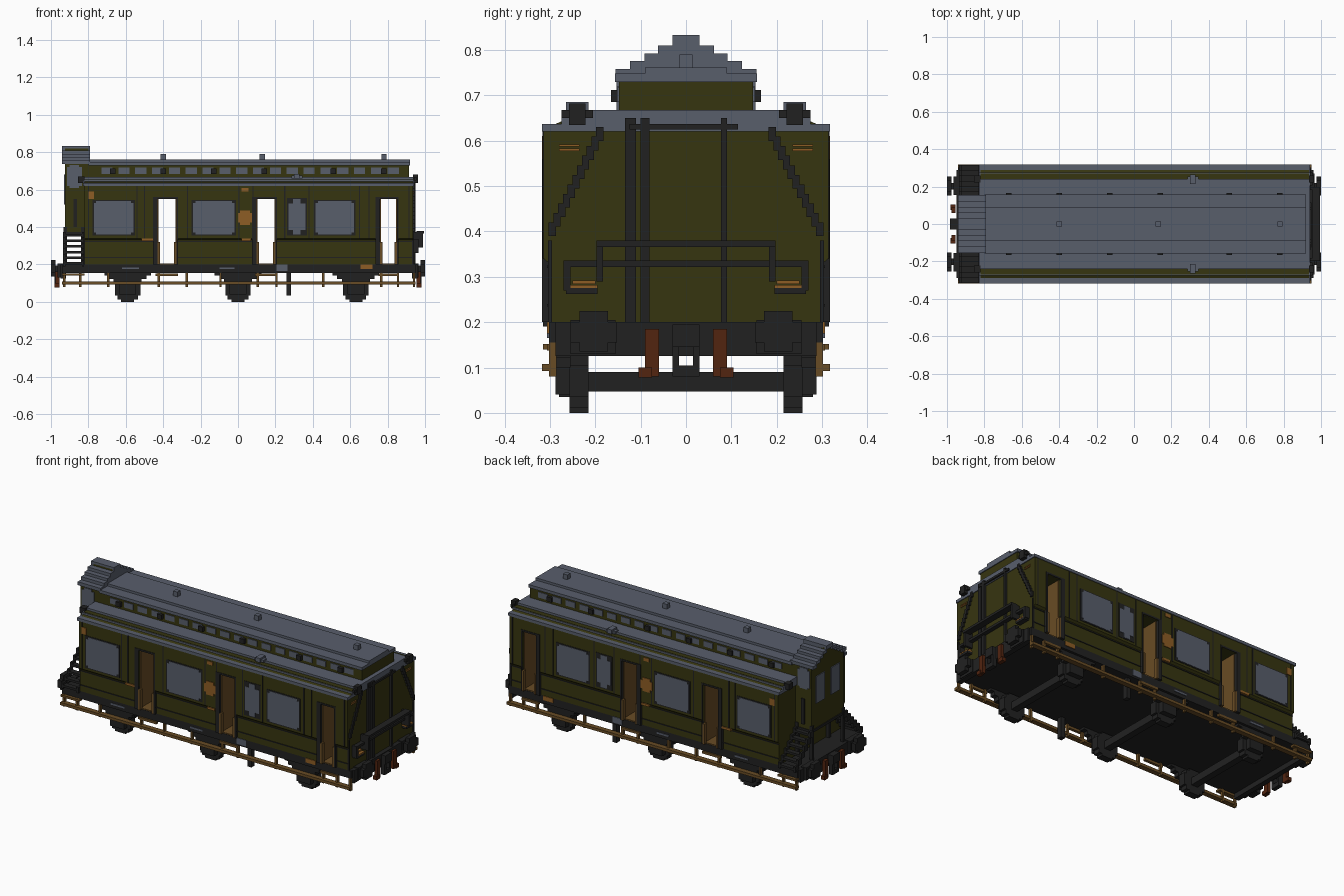
import bpy
import bmesh

old = bpy.data.objects.get("Cube")
if old:
    bpy.data.objects.remove(old, do_unlink=True)


def material(name, r, g, b):
    m = bpy.data.materials.new(name)
    m.use_nodes = True
    m.diffuse_color = (r, g, b, 1)
    bsdf = next(n for n in m.node_tree.nodes if n.type == 'BSDF_PRINCIPLED')
    bsdf.inputs["Base Color"].default_value = (r, g, b, 1)
    bsdf.inputs["Roughness"].default_value = 0.8
    return m


OLIVE = material("olive", 0.037, 0.035, 0.005)
GREY = material("slate grey", 0.098, 0.112, 0.148)
BLACK = material("black", 0.0155, 0.0155, 0.0155)
BROWN = material("wood brown", 0.14, 0.072, 0.018)
ORANGE = material("ochre", 0.27, 0.11, 0.018)
RUST = material("rust", 0.085, 0.018, 0.005)


def finish(name, bm, mat):
    bmesh.ops.recalc_face_normals(bm, faces=bm.faces)
    me = bpy.data.meshes.new(name)
    bm.to_mesh(me)
    bm.free()
    me.materials.append(mat)
    ob = bpy.data.objects.new(name, me)
    bpy.context.collection.objects.link(ob)
    return ob


def boxes(name, mat, items, both=True):
    """Join boxes (x0, x1, y0, y1, z0, z1); both also mirrors them across y."""
    bm = bmesh.new()
    for x0, x1, y0, y1, z0, z1 in items:
        for s in ((1, -1) if both else (1,)):
            vs = bmesh.ops.create_cube(bm, size=1)["verts"]
            for v in vs:
                v.co.x = x0 if v.co.x < 0 else x1
                v.co.y = s * (y0 if v.co.y < 0 else y1)
                v.co.z = z0 if v.co.z < 0 else z1
    return finish(name, bm, mat)


def extrude_x(name, mat, half, spans):
    """Extrude a half outline of (y, z) points, mirrored in y, over x spans."""
    ring = half + [(-y, z) for y, z in reversed(half)]
    bm = bmesh.new()
    for x0, x1 in spans:
        f = bm.faces.new([bm.verts.new((x0, y, z)) for y, z in ring])
        ext = bmesh.ops.extrude_face_region(bm, geom=[f])["geom"]
        bmesh.ops.translate(bm, vec=(x1 - x0, 0, 0),
                            verts=[g for g in ext if isinstance(g, bmesh.types.BMVert)])
    return finish(name, bm, mat)


def steps(levels, z0):
    """Stepped half outline from (half width, top z) levels."""
    pts = []
    for w, z1 in levels:
        pts += [(w, z0), (w, z1)]
        z0 = z1
    return pts


# Body: compartments separated by open cross passages
DOORS = [(-0.43, -0.33), (0.10, 0.20), (0.76, 0.85)]
W = 0.314
spans = [(-0.82, -0.43), (-0.33, 0.10), (0.20, 0.76), (0.85, 0.935)]
extrude_x("body", OLIVE, [(0.302, 0.2), (0.302, 0.33), (W, 0.34), (W, 0.55)], spans)
extrude_x("body_top", OLIVE, [(W, 0.55), (W, 0.625), (0.27, 0.645), (0.27, 0.655)],
          [(-0.82, 0.935)])
lining, jambs, frames = [], [], []
for a, b in DOORS:
    lining += [(a, a + .005, 0, .30, .2, .55), (b - .005, b, 0, .30, .2, .55),
               (a, b, 0, .30, .2, .206)]
    jambs += [(a, a + .012, .295, .318, .2, .32), (b - .012, b, .295, .318, .2, .32)]
    frames += [(a - .025, a, .30, .317, .2, .56), (b, b + .008, .30, .317, .2, .56),
               (a - .025, b + .008, .30, .317, .55, .56)]
boxes("passage_lining", BROWN, lining)
boxes("door_jambs", BROWN, jambs)
boxes("door_frames", BLACK, frames)

# Side panelling strips
strips = [(x - .003, x + .003, W - .005, W + .002, .34, .625)
          for x in (-.80, -.54, -.50, -.27, .005, .08, .25, .38, .65, .70, .915)]
strips += [(a, b, .300, .306, z, z + .005) for a, b in spans for z in (.235, .32)]
boxes("side_strips", BLACK, strips)

# Windows with notched corners and dark surrounds
panes, rims = [], []
for a, b, z0, z1, n in [(-.77, -.56, .36, .54, .012), (-.24, -.02, .36, .54, .012),
                        (.415, .62, .36, .54, .012), (.27, .36, .36, .55, .025)]:
    panes += [(a, b, W - .004, W + .004, z0 + n, z1 - n),
              (a + n, b - n, W - .004, W + .004, z0, z1)]
    rims.append((a - .008, b + .008, W - .004, W + .002, z0 - .006, z1 + .006))
boxes("windows", GREY, panes)
boxes("window_surrounds", BLACK, rims)

# Painted badges, lamps and handles on the sides
boxes("side_badges", ORANGE, [
    (0.0, .075, W - .004, W + .004, .425, .475), (.012, .063, W - .004, W + .004, .41, .49),
    (.02, .055, W - .004, W + .004, .59, .61), (-.80, -.77, W - .004, W + .004, .55, .59),
    (-.515, -.455, .30, .318, .325, .338), (.02, .07, .30, .318, .325, .338),
    (.655, .72, .295, .306, .175, .20)])
boxes("sole_bar_plates", GREY, [(.205, .265, .30, .306, .165, .2), (-.62, -.53, .30, .305, .175, .185),
                                (-.10, -.02, .30, .305, .175, .185)])

# Lower roof, clerestory and its roof
extrude_x("lower_roof", GREY, steps([(.318, .637), (.275, .653), (.24, .668)], .62),
          [(-.83, .94)])
extrude_x("clerestory_wall", OLIVE, [(.148, .66), (.148, .735)], [(-.80, .915)])
extrude_x("clerestory_roof", GREY, steps([(.157, .748), (.09, .762)], .73), [(-.80, .92)])
boxes("clerestory_windows", GREY, [(-.70 + .09 * i - .03, -.70 + .09 * i + .03, .145, .152, .685, .718)
                                   for i in range(18)])
boxes("clerestory_lamps", BLACK, [(x - .015, x + .015, .14, .165, .685, .712)
                                  for x in (-.67, -.40, -.13, .14, .51, .78)])
boxes("roof_vents", GREY, [(x - .014, x + .014, -.014, .014, .755, .79)
                           for x in (-.40, .13, .78)], both=False)
boxes("roof_cowls", GREY, [(.285, .345, .225, .255, .66, .675), (.30, .33, .215, .265, .66, .685)])
boxes("roof_lamps", BLACK, [(.935, .962, .222, .258, .635, .682), (.94, .955, .205, .275, .65, .668),
                            (-.855, -.82, .222, .258, .635, .67)])

# Brakeman's cabin with stepped arched roof
extrude_x("cabin", OLIVE, steps([(.148, .755), (.12, .772), (.09, .787), (.06, .803), (.03, .82)], .37),
          [(-.925, -.80)])
extrude_x("cabin_roof", GREY, steps([(.155, .758), (.123, .776), (.092, .792), (.062, .81), (.03, .833)], .738),
          [(-.915, -.79)])
bm_rim = [(.155, .738, .758), (.123, .758, .776), (.092, .776, .792), (.062, .792, .81), (.03, .81, .833)]
boxes("cabin_roof_rim", GREY, [(-.94, -.91, y - .035 if y > .03 else 0, y, z0, z1)
                               for y, z0, z1 in bm_rim])
boxes("cabin_side_windows", GREY, [(-.915, -.835, .14, .153, .62, .72), (-.90, -.85, .14, .153, .61, .733)])
boxes("cabin_end_windows", GREY, [(-.93, -.92, .03, .11, .52, .68)])
boxes("cabin_frame", BLACK, [(-.932, -.915, .135, .152, .2, .40), (-.84, -.82, .135, .152, .2, .40),
                             (-.93, -.82, .0, .152, .36, .375), (-.88, -.86, .148, .155, .40, .55)])

# Open stair treads either side of the cabin
boxes("stair_treads", BLACK, [(-.925, -.83, .285 - .028 * i, .315 - .028 * i, .2 + .03 * i, .213 + .03 * i)
                              for i in range(6)])
boxes("stair_stringers", BLACK, [(x, x + .012, .28 - .028 * i, .315 - .028 * i, .19 + .03 * i, .225 + .03 * i)
                                 for i in range(6) for x in (-.935, -.835)])
boxes("entry_steps", BROWN, [(-.94, -.82, .285, .315, .14, .152)])

# Underframe, beams and buffers
boxes("underframe", BLACK, [(-.94, .95, -.302, .302, .155, .2)], both=False)
boxes("end_beams", BLACK, [(.93, .96, -.288, .288, .125, .2), (-.95, -.92, -.288, .288, .125, .2)], both=False)
buffers, hooks, pipes = [], [], []
for s in (1, -1):
    e = lambda a, b: tuple(sorted((s * a, s * b)))
    buffers += [e(.93, .965) + (.155, .255, .13, .205), e(.96, .98) + (.185, .22, .16, .195),
                e(.975, 1.0) + (.152, .255, .155, .2), e(.975, 1.0) + (.172, .235, .135, .225)]
    hooks += [e(.95, .985) + (0, .03, .145, .195), e(.955, .98) + (.015, .03, .08, .15),
              e(.955, .98) + (0, .03, .08, .105)]
    pipes += [e(.955, .975) + (.06, .09, .08, .185), e(.955, .98) + (.075, .105, .078, .1)]
boxes("buffers", BLACK, buffers)
boxes("couplings", BLACK, hooks)
boxes("brake_pipes", RUST, pipes)

# Wheelsets: stepped wheels, axle boxes and leaf springs
wheels, axles, springs = [], [], []
for c in (-.59, 0.0, .63):
    for w, z0, z1 in [(.035, 0, .14), (.055, .012, .128), (.068, .035, .105)]:
        wheels.append((c - w, c + w, .215, .257, z0, z1))
    axles.append((c - .02, c + .02, -.28, .28, .047, .09))
    for w, z0, z1 in [(.125, .142, .165), (.10, .122, .142), (.075, .10, .122), (.045, .04, .10)]:
        springs.append((c - w, c + w, .255, .288, z0, z1))
boxes("wheels", BLACK, wheels)
boxes("axles", BLACK, axles, both=False)
boxes("springs", BLACK, springs)
boxes("brake_lever", BLACK, [(.258, .284, .25, .28, .035, .16)])

# Footboards and their hangers
boxes("footboards", BROWN, [(-.94, .95, .288, .318, .092, .108)])
boxes("footboard_hangers", BROWN, [(x, x + .012, .285, .302, .08, .155) for x in
                                   (-.935, -.85, -.70, -.43, -.28, -.10, .10, .20, .45, .76, .85, .935)])
boxes("upper_steps", BROWN, [(a - .01, b + .01, .29, .306, .138, .152) for a, b in DOORS])

# Plain end: rails, gangway bars and stepped diagonal handholds
boxes("end_uprights", BLACK, [(.93, .945, -.135, -.11, .2, .65), (.93, .95, -.10, -.08, .2, .65),
                              (.93, .95, .077, .09, .2, .65), (.93, .95, -.125, .115, .625, .637)], both=False)
boxes("gangway_rails", BLACK, [(.955, .995, 0, .197, .366, .38), (.94, .965, 0, .27, .322, .336),
                               (.94, .99, .183, .197, .29, .375), (.935, .965, .195, .265, .262, .275),
                               (.935, .965, .255, .27, .27, .335)])
boxes("diagonal_handholds", BLACK, [(.93, .945, .182 + .0105 * i, .198 + .0105 * i, .60 - .021 * i, .63 - .021 * i)
                                    for i in range(11)])
boxes("end_corner_strips", BLACK, [(.93, .94, .295, .304, .2, .38)])
boxes("end_marks", ORANGE, [(.932, .94, .235, .28, .578, .583), (.932, .94, .235, .28, .587, .592),
                            (.935, .966, .195, .255, .275, .282), (.935, .95, .20, .25, .284, .292)])
